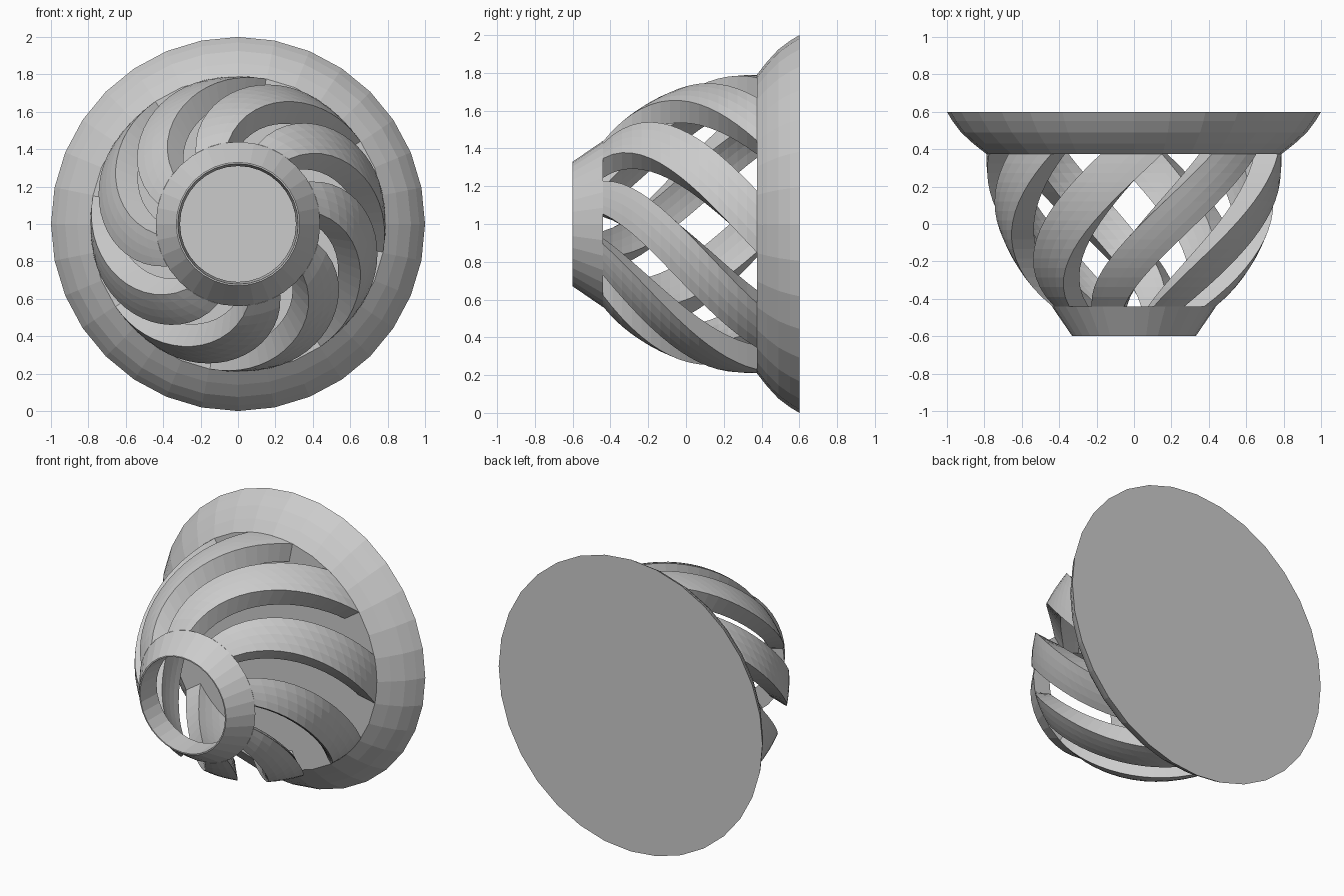
import bpy, bmesh
from math import sin, cos, sqrt, radians, pi

if "Cube" in bpy.data.objects:
    bpy.data.objects.remove(bpy.data.objects["Cube"], do_unlink=True)

SIDES = 32          # facets around the axis
RIBS = 8
FRONT, BACK = -0.44, 0.375   # span of the slotted part along y
RIB_HALF = radians(12)       # half the angle covered by a rib
START, TWIST = radians(64), radians(63)
WALL = 0.13

grey = bpy.data.materials.new("plain_grey")
grey.use_nodes = True
colour = (0.6, 0.6, 0.6, 1)
grey.diffuse_color = colour
grey.node_tree.nodes["Principled BSDF"].inputs["Base Color"].default_value = colour


def polar(r, angle, y):
    return (r * cos(angle), y, 1 + r * sin(angle))


def loft(name, loops, closed=False):
    """Skin a row of point loops, capped at the ends or joined end to end."""
    bm = bmesh.new()
    rows = [[bm.verts.new(p) for p in loop] for loop in loops]
    pairs = list(zip(rows, rows[1:]))
    if closed:
        pairs.append((rows[-1], rows[0]))
    else:
        bm.faces.new(rows[0])
        bm.faces.new(rows[-1])
    n = len(rows[0])
    for a, b in pairs:
        for i in range(n):
            j = (i + 1) % n
            bm.faces.new((a[i], a[j], b[j], b[i]))
    bmesh.ops.recalc_face_normals(bm, faces=bm.faces)
    mesh = bpy.data.meshes.new(name)
    bm.to_mesh(mesh)
    bm.free()
    mesh.materials.append(grey)
    obj = bpy.data.objects.new(name, mesh)
    bpy.context.collection.objects.link(obj)


def lathe(name, profile, closed=False):
    loft(name, [[polar(r, 2 * pi * i / SIDES, y) for i in range(SIDES)]
                for r, y in profile], closed)


def bowl_radius(y):
    return 0.79 * sqrt(1 - ((BACK - y) / 0.981) ** 2)


def rib_section(index, y):
    """Cross-section of one twisted rib: an outer arc and an inner arc."""
    t = (y - FRONT) / (BACK - FRONT)
    centre = START - TWIST * t + index * 2 * pi / RIBS
    outer = bowl_radius(y)
    points = []
    for r, direction in ((outer, 1), (outer - WALL, -1)):
        points += [polar(r, centre + direction * RIB_HALF * k / 2, y)
                   for k in range(-2, 3)]
    return points


# Flared solid base with a domed rim
lathe("base", [(0.79, BACK), (0.86, 0.43), (0.925, 0.49), (0.97, 0.55), (1.0, 0.6)])

# Open collar at the narrow end, with a thin lip
lathe("collar", [(0.33, -0.6), (bowl_radius(FRONT), FRONT),
                 (bowl_radius(FRONT) - WALL, FRONT), (0.322, -0.6)], closed=True)

# Spiral ribs joining collar and base
STEPS = 16
for i in range(RIBS):
    loft(f"spiral_rib_{i + 1}",
         [rib_section(i, FRONT + (BACK - FRONT) * s / STEPS) for s in range(STEPS + 1)])
